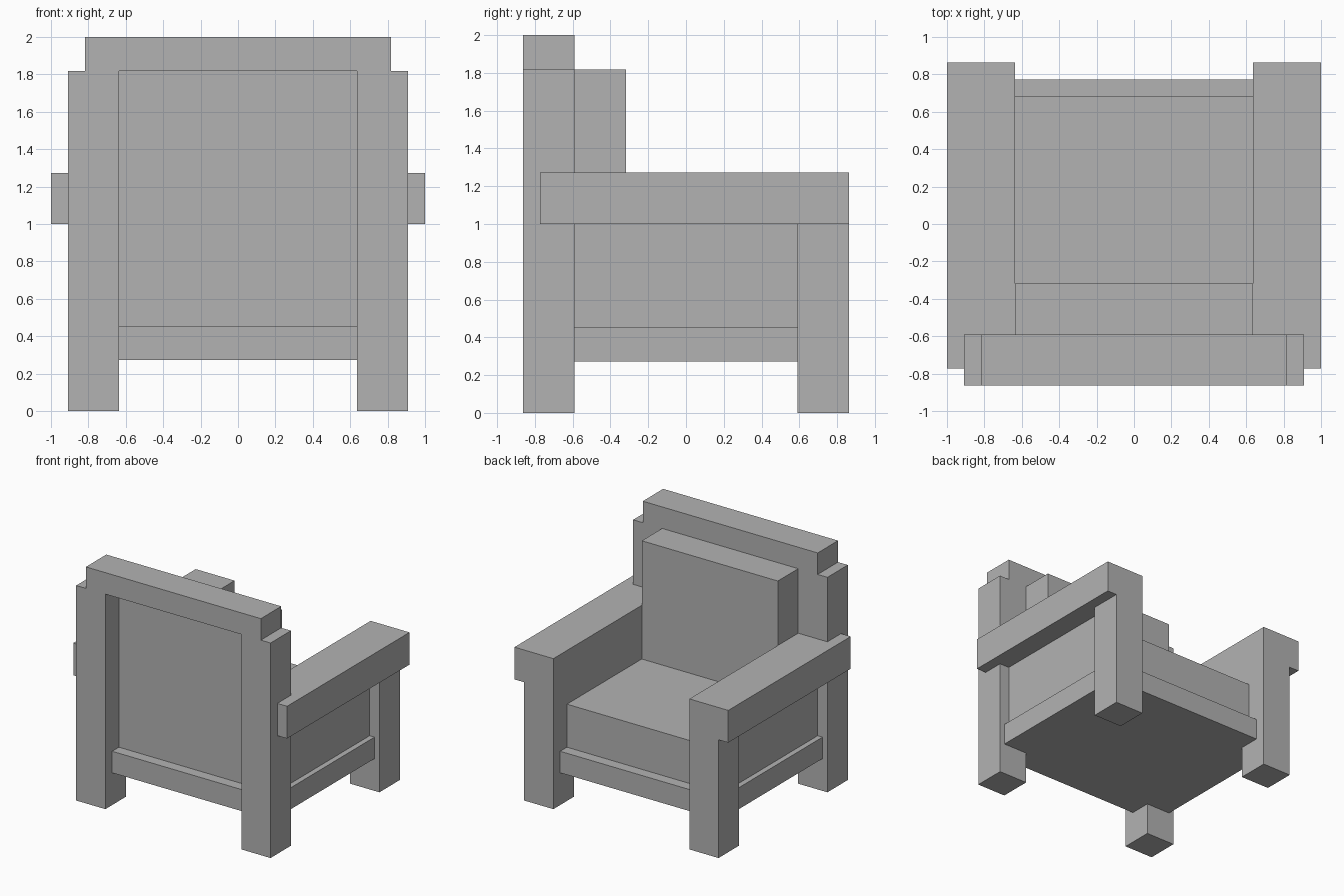
import bpy
import bmesh

if "Cube" in bpy.data.objects:
    bpy.data.objects.remove(bpy.data.objects["Cube"])

U = 1 / 11  # the chair sits on a regular module

grey = bpy.data.materials.new("plain grey")
grey.diffuse_color = (0.45, 0.45, 0.45, 1)
grey.use_nodes = True
grey.node_tree.nodes["Principled BSDF"].inputs["Base Color"].default_value = grey.diffuse_color


def prism(name, outline, z0, z1):
    """Extrude a plan outline (counter-clockwise, in modules) from z0 to z1."""
    bm = bmesh.new()
    base = bm.faces.new([bm.verts.new((x * U, y * U, z0 * U)) for x, y in outline])
    ext = bmesh.ops.extrude_face_region(bm, geom=[base])
    top = [g for g in ext["geom"] if isinstance(g, bmesh.types.BMVert)]
    bmesh.ops.translate(bm, verts=top, vec=(0, 0, (z1 - z0) * U))
    if base.is_valid and base.normal.z > 0:
        base.normal_flip()
    bmesh.ops.recalc_face_normals(bm, faces=bm.faces)
    mesh = bpy.data.meshes.new(name)
    bm.to_mesh(mesh)
    bm.free()
    mesh.materials.append(grey)
    obj = bpy.data.objects.new(name, mesh)
    bpy.context.collection.objects.link(obj)
    return obj


def box(name, x0, x1, y0, y1, z0, z1):
    return prism(name, [(x0, y0), (x1, y0), (x1, y1), (x0, y1)], z0, z1)


def cross(x, y):
    """Rectangle outline with its corners notched out around the legs."""
    a, b = 7, 6.5
    return [(-a, -y), (a, -y), (a, -b), (x, -b), (x, b), (a, b),
            (a, y), (-a, y), (-a, b), (-x, b), (-x, -b), (-a, -b)]


# Seat frame, seat cushion and back
prism("seat_frame", cross(9.5, 8.5), 3, 5)
box("seat_cushion", -7, 7, -6.5, 7.5, 5, 9)
box("back_panel", -7, 7, -7.5, -6.5, 5, 20)
box("back_cushion", -7, 7, -6.5, -3.5, 9, 20)
box("crest_rail", -9, 9, -9.5, -6.5, 20, 22)

# Legs, side panels and armrests, mirrored left and right
arm = [(7, -6.5), (10, -6.5), (10, -8.5), (11, -8.5), (11, 9.5), (7, 9.5)]
for side, s in (("left", -1), ("right", 1)):
    box(side + "_back_post", s * 7, s * 10, -9.5, -6.5, 0, 20)
    box(side + "_arm_leg", s * 7, s * 10, 6.5, 9.5, 0, 11)
    box(side + "_side_panel", s * 7, s * 9, -6.5, 6.5, 5, 11)
    prism(side + "_armrest", [(s * x, y) for x, y in arm], 11, 14)
